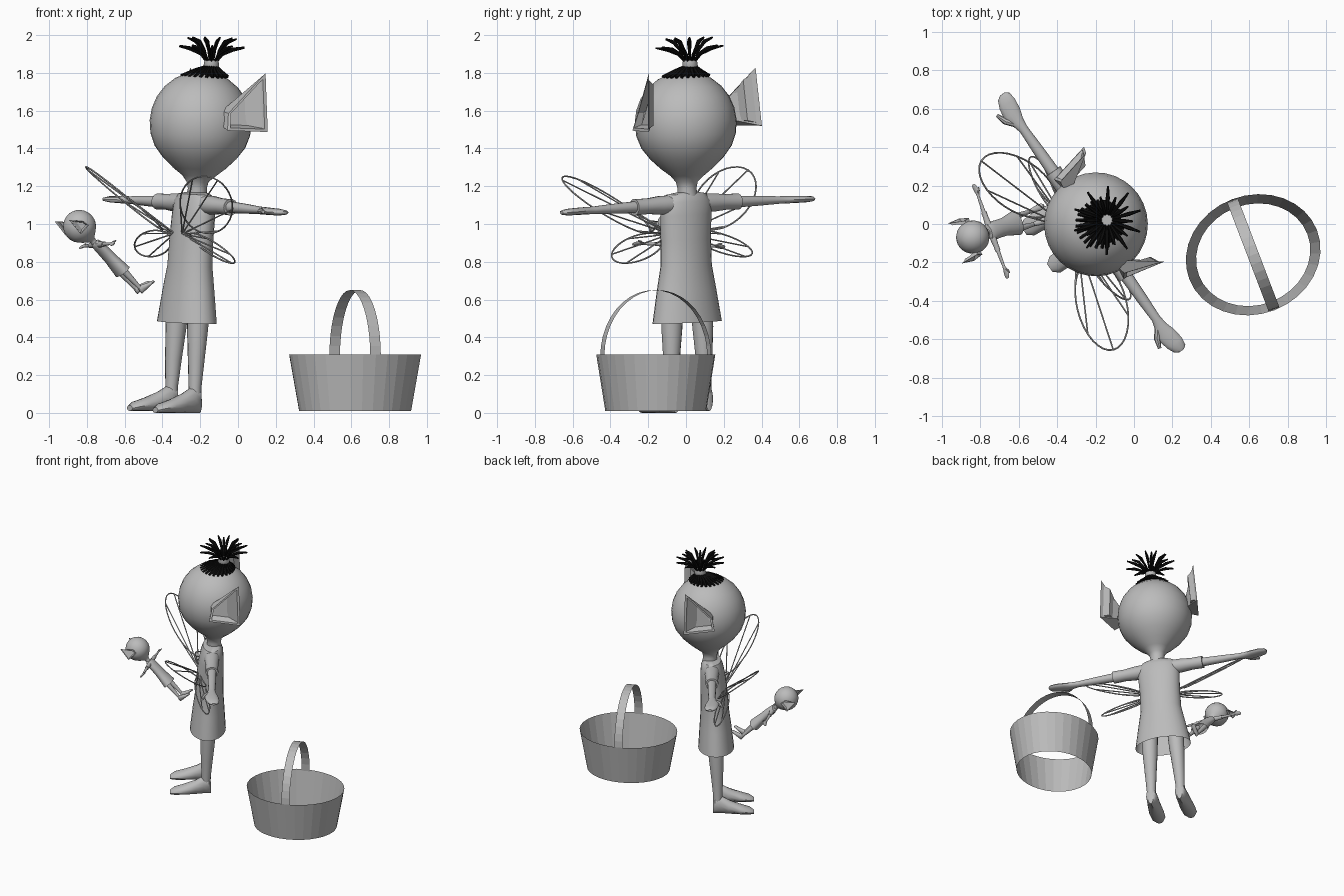
import bpy, bmesh
from math import sin, cos, pi, radians
from mathutils import Vector, Matrix

if "Cube" in bpy.data.objects:
    bpy.data.objects.remove(bpy.data.objects["Cube"])


def material(name, c):
    m = bpy.data.materials.new(name)
    m.diffuse_color = (*c, 1)
    m.use_nodes = True
    m.node_tree.nodes["Principled BSDF"].inputs["Base Color"].default_value = m.diffuse_color
    return m


GREY = material("plain grey", (0.5, 0.5, 0.5))
BLACK = material("hair black", (0.004, 0.004, 0.004))


def frame(side, up, origin, scale):
    """Local axes: x = sideways, y = the way the feet point, z = up."""
    side, up = Vector(side).normalized(), Vector(up).normalized()
    fwd = side.cross(up).normalized()
    side = up.cross(fwd)
    m = Matrix((side, fwd, up)).transposed() * scale
    m = m.to_4x4()
    m.translation = Vector(origin)
    return m


def finish(name, bm, M, mat, smooth=True):
    bm.transform(M)
    bmesh.ops.recalc_face_normals(bm, faces=bm.faces)
    me = bpy.data.meshes.new(name)
    bm.to_mesh(me)
    bm.free()
    me.materials.append(mat)
    if smooth:
        me.shade_smooth()
        me.set_sharp_from_angle(angle=radians(40))
    ob = bpy.data.objects.new(name, me)
    bpy.context.collection.objects.link(ob)
    return ob


def loft(bm, rings, n, caps=(True, True)):
    """rings: (centre, half axis 1, half axis 2)"""
    rows = []
    for c, p, q in rings:
        c, p, q = Vector(c), Vector(p), Vector(q)
        rows.append([bm.verts.new(c + p * cos(2 * pi * i / n) + q * sin(2 * pi * i / n))
                     for i in range(n)])
    for r0, r1 in zip(rows, rows[1:]):
        for i in range(n):
            j = (i + 1) % n
            bm.faces.new((r0[i], r0[j], r1[j], r1[i]))
    if caps[0]:
        bm.faces.new(rows[0])
    if caps[1]:
        bm.faces.new(rows[-1])


def stack(bm, rows, n, caps):
    """upright rings: (half width, half depth, y shift, z)"""
    loft(bm, [((0, y, z), (rx, 0, 0), (0, ry, 0)) for rx, ry, y, z in rows], n, caps)


def strand(bm, pts, radii, n=6):
    pts = [Vector(p) for p in pts]
    rings = []
    for i, p in enumerate(pts):
        t = (pts[min(i + 1, len(pts) - 1)] - pts[max(i - 1, 0)])
        if (pts[0] - pts[-1]).length < 1e-5 and i in (0, len(pts) - 1):
            t = pts[1] - pts[-2]
        t.normalize()
        ref = Vector((0, 0, 1)) if abs(t.z) < 0.95 else Vector((0, 1, 0))
        a = t.cross(ref).normalized()
        r = radii[i] if isinstance(radii, (list, tuple)) else radii
        rings.append((p, a * r, t.cross(a) * r))
    loft(bm, rings, n)


def figure(prefix, M):
    # head and neck
    bm = bmesh.new()
    prof = [(.02, 1.809), (.075, 1.799), (.14, 1.772), (.195, 1.727), (.235, 1.672), (.26, 1.61),
            (.27, 1.545), (.264, 1.475), (.24, 1.41), (.195, 1.35), (.14, 1.297), (.09, 1.258),
            (.058, 1.225), (.05, 1.19), (.055, 1.14)]
    stack(bm, [(r, r, -.025 if z > 1.24 else -.015, z) for r, z in prof], 32, (True, True))
    finish(prefix + "head", bm, M, GREY)

    # dress, open at the hem
    bm = bmesh.new()
    stack(bm, [(.06, .045, -.01, 1.17), (.12, .065, 0, 1.16), (.155, .08, 0, 1.12),
               (.153, .09, .005, 1.05), (.148, .098, .015, .92), (.15, .102, .02, .78),
               (.175, .115, .025, .65), (.205, .13, .03, .48)], 28, (True, False))
    finish(prefix + "dress", bm, M, GREY)

    for s, side in ((1, "right"), (-1, "left")):
        def az(a):
            return 1.11 - .015 * a

        def arm(rows):
            return [((s * a, y, az(a)), (0, ry, 0), (0, 0, rz)) for a, ry, rz, y in rows]

        # sleeve
        bm = bmesh.new()
        loft(bm, arm([(.09, .055, .05, 0), (.17, .052, .05, 0), (.25, .045, .042, 0),
                      (.335, .046, .044, 0)]), 14)
        finish(prefix + side + "_sleeve", bm, M, GREY)

        # arm with mitten hand and thumb
        bm = bmesh.new()
        loft(bm, arm([(.32, .033, .032, 0), (.48, .029, .026, 0), (.60, .024, .02, 0),
                      (.65, .034, .02, .004), (.70, .05, .019, .004), (.76, .048, .018, -.006),
                      (.80, .036, .014, -.012), (.815, .015, .008, -.014)]), 14)
        strand(bm, [(s * .64, .015, az(.64)), (s * .69, .055, az(.69)), (s * .74, .073, az(.74))],
               [.015, .017, .009], 8)
        finish(prefix + side + "_arm", bm, M, GREY)

        # leg
        bm = bmesh.new()
        loft(bm, [((s * x, y, z), (r, 0, 0), (0, r, 0)) for x, y, z, r in
                  [(.095, .025, .62, .062), (.1, .03, .45, .056), (.105, .037, .28, .044),
                   (.108, .042, .14, .034), (.108, .042, .06, .034)]], 14)
        finish(prefix + side + "_leg", bm, M, GREY)

        # foot: half-round sections from heel to toe
        bm = bmesh.new()
        loft(bm, [((s * (.108 + x), y, h / 2 + .005), (w, 0, 0), (0, 0, h / 2)) for y, w, h, x in
                  [(.008, .02, .09, 0), (.022, .036, .14, 0), (.06, .041, .14, 0),
                   (.12, .047, .105, .004), (.2, .054, .072, .008), (.27, .05, .05, .01),
                   (.302, .025, .03, .01)]], 12)
        finish(prefix + side + "_foot", bm, M, GREY)

        # ear: funnel flaring to a hollow three-cornered rim
        bm = bmesh.new()
        rim = [Vector((s * x, y, z)) for x, y, z in
               [(.345, -.195, 1.815), (.365, -.205, 1.505), (.315, .02, 1.51), (.29, .0, 1.6)]]
        root = [Vector((s * x, y, z)) for x, y, z in
                [(.235, -.04, 1.63), (.235, -.05, 1.55), (.24, .01, 1.535), (.24, .01, 1.61)]]
        mid = sum(rim, Vector()) / 4
        lip = [p.lerp(mid, .15) for p in rim]
        pit = [p.lerp(mid, .3) + Vector((s * -.05, .01, 0)) for p in rim]
        rows = [[bm.verts.new(p) for p in r] for r in (root, rim, lip, pit)]
        for r0, r1 in zip(rows, rows[1:]):
            for i in range(4):
                j = (i + 1) % 4
                bm.faces.new((r0[i], r0[j], r1[j], r1[i]))
        bm.faces.new(rows[0])
        bm.faces.new(rows[-1])
        finish(prefix + side + "_ear", bm, M, GREY, False)


# the whole figure leans slightly sideways
BODY = frame((.573, -.82, 0), (.026, -.037, 1), (-.2585, .041, 0), 1)
figure("", BODY)
figure("doll_", frame((-.37, .93, 0), (-.325, -.105, .38), (-.52, .035, .627), .32))

# hair cap lying on the crown
bm = bmesh.new()
HY = -.085
stack(bm, [(.112, .112, -.045, 1.786), (.07, .07, -.06, 1.812), (.035, .035, HY, 1.838)],
      28, (True, True))
for i in range(24):
    t = 2 * pi * i / 24
    strand(bm, [(r * cos(t), y + r * sin(t), z) for r, y, z in
                [(.03, HY, 1.838), (.07, -.06, 1.812), (.125, -.042, 1.783)]], [.006, .011, .009], 5)
finish("hair_cap", bm, BODY, BLACK)

# hair tie
bm = bmesh.new()
stack(bm, [(.036, .036, HY, 1.828), (.042, .042, HY, 1.838), (.038, .038, HY, 1.868)],
      16, (True, True))
finish("hair_tie", bm, BODY, GREY)

# sprouting tuft, hollow in the middle
bm = bmesh.new()
for i in range(20):
    t = 2 * pi * i / 20
    reach, top = ((.18, 1.94), (.13, 1.985))[i % 2]
    rise = top - 1.86
    strand(bm, [(r * cos(t), HY + r * sin(t), 1.86 + rise * k) for r, k in
                [(.028, 0), (.028 + reach * .17, .5), (reach * .65, .85), (reach, 1)]],
           [.005, .008, .011, .005])
finish("hair_tuft", bm, BODY, BLACK)

# wire wings with veins
for s, side in ((1, "right"), (-1, "left")):
    for level, root, tip, w, veins in (
            ("upper", (.16, .105, .98), (.60, .275, 1.26), (-.05, .12, .075), (-1.2, 0, 1, 2.1, -2.2)),
            ("lower", (.1, .09, .935), (.45, .05, .835), (.015, .05, .055), (-.8, .4, 1.5, 2.5, -2.5))):
        root, tip, w = Vector(root), Vector(tip), Vector(w)
        c, ax = (root + tip) / 2, (tip - root) / 2
        flip = Vector((s, 1, 1))
        hinge = Vector((s * .035, .1, .95))

        def rim(t):
            return (c + ax * cos(t) + w * sin(t)) * flip
        bm = bmesh.new()
        strand(bm, [rim(2 * pi * i / 32) for i in range(33)], .0045)
        for t in veins:
            strand(bm, [hinge, rim(t)], .004)
        finish(side + "_" + level + "_wing", bm, BODY, GREY)

# basket wall: oval, open above and below
BASKET = frame((.934, .357, 0), (0, 0, 1), (.62, -.16, 0), 1)
bm = bmesh.new()
stack(bm, [(.302, .262, 0, .01), (.356, .309, 0, .31)], 32, (False, False))
finish("basket_wall", bm, BASKET, GREY, False)

# basket handle: flat strap bent in an arch
bm = bmesh.new()
arch = [(.303 * cos(pi * i / 20), .3 + .35 * sin(pi * i / 20)) for i in range(21)]
rows = [[bm.verts.new((x, y, z)) for x in (-.03, .03)] for y, z in arch]
for r0, r1 in zip(rows, rows[1:]):
    bm.faces.new((r0[0], r0[1], r1[1], r1[0]))
finish("basket_handle", bm, BASKET, GREY, False)
